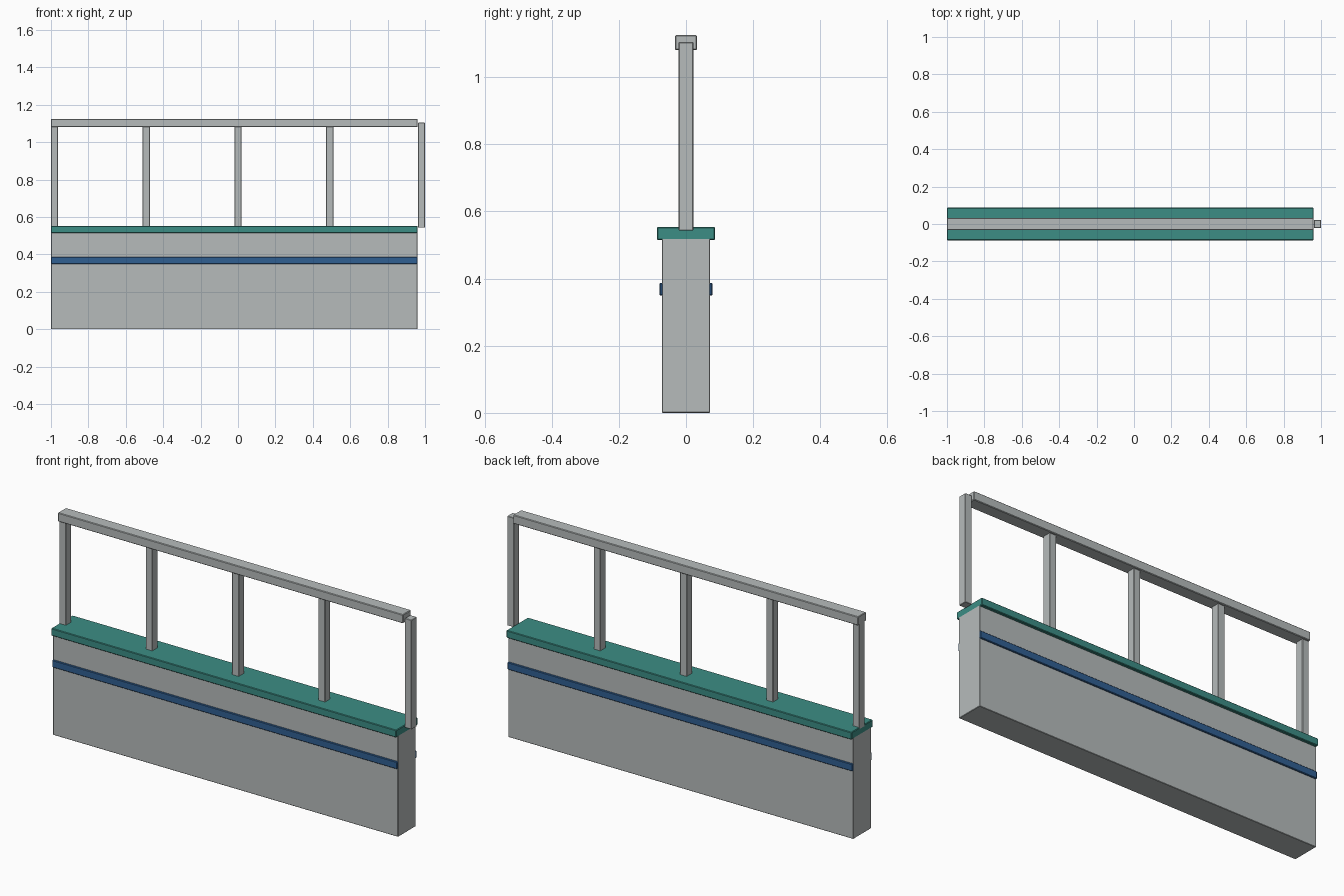
import bpy

if "Cube" in bpy.data.objects:
    bpy.data.objects.remove(bpy.data.objects["Cube"])


def material(name, rgb):
    m = bpy.data.materials.new(name)
    m.diffuse_color = (*rgb, 1)
    m.use_nodes = True
    m.node_tree.nodes["Principled BSDF"].inputs["Base Color"].default_value = m.diffuse_color
    return m


GREY = material("concrete grey", (0.47, 0.50, 0.50))
TEAL = material("teal", (0.045, 0.27, 0.235))
BLUE = material("stripe blue", (0.03, 0.115, 0.29))


def box(name, x, y, z, mat, bevel=0.003):
    """Slightly chamfered box from (min, max) ranges."""
    bpy.ops.mesh.primitive_cube_add(
        size=1, location=[(r[0] + r[1]) / 2 for r in (x, y, z)])
    ob = bpy.context.object
    ob.name = name
    ob.scale = [r[1] - r[0] for r in (x, y, z)]
    bpy.ops.object.transform_apply(location=False, rotation=False, scale=True)
    ob.data.materials.append(mat)
    mod = ob.modifiers.new("edge chamfer", 'BEVEL')
    mod.width = bevel
    mod.segments = 1
    return ob


SPAN = (-1.0, 0.959)

# Solid wall and its coping
box("wall", SPAN, (-0.072, 0.072), (0, 0.52), GREY, 0.002)
box("coping", SPAN, (-0.087, 0.087), (0.515, 0.553), TEAL)

# Blue stripe on both faces
for side, label in ((-1, "front"), (1, "back")):
    y = sorted((side * 0.068, side * 0.079))
    box(label + "_stripe", SPAN, y, (0.349, 0.387), BLUE)

# Railing posts, the last one standing just past the end of the wall
for i in range(5):
    c = -0.981 + i * 0.4905
    box(f"post_{i + 1}", (c - 0.019, c + 0.019), (-0.022, 0.022), (0.543, 1.104), GREY, 0.002)

# Handrail
box("handrail", SPAN, (-0.033, 0.033), (1.08, 1.125), GREY)
